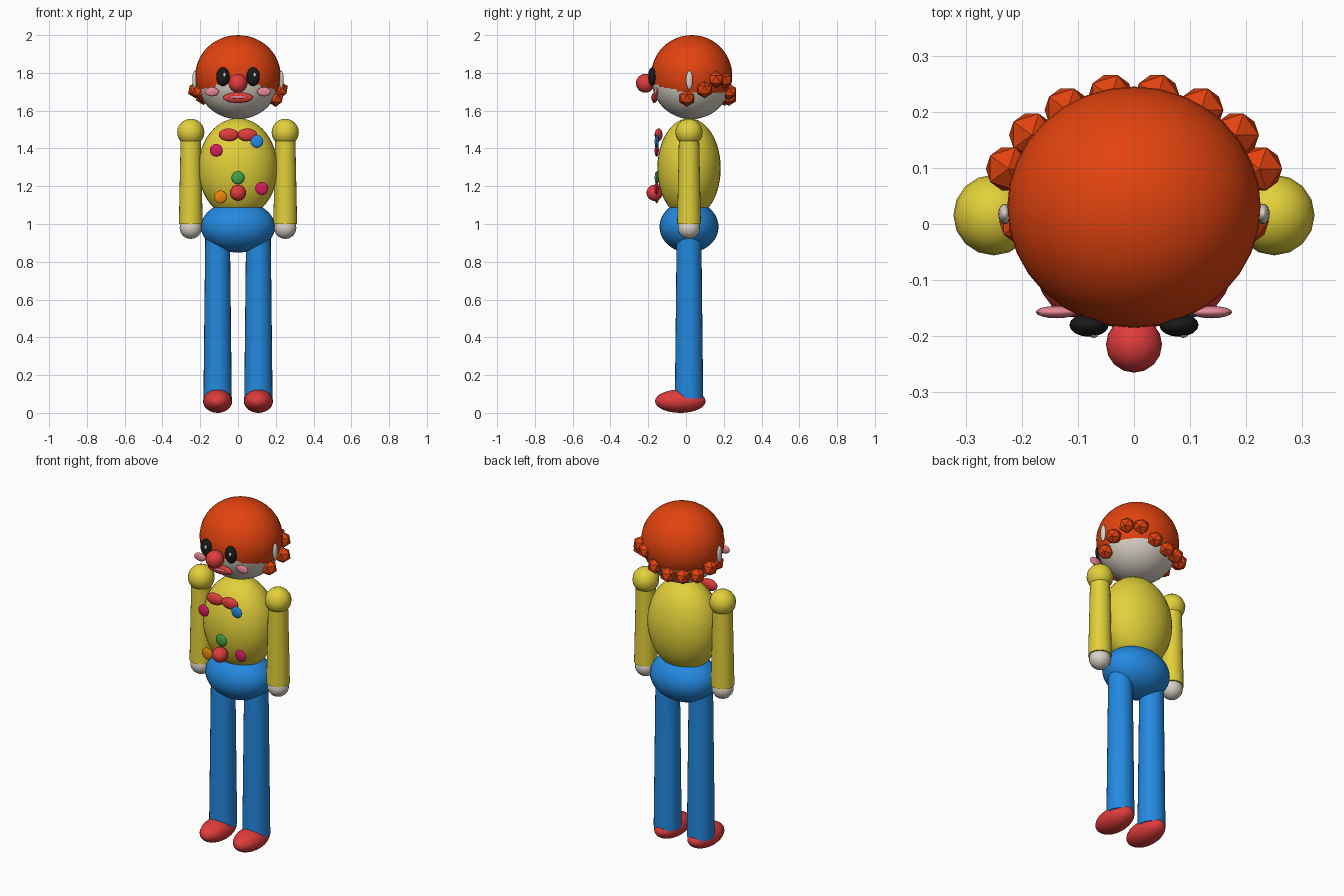
import bpy, math

if "Cube" in bpy.data.objects:
    bpy.data.objects.remove(bpy.data.objects["Cube"])


def srgb(h):
    c = [int(h[i:i + 2], 16) / 255 for i in (0, 2, 4)]
    return [v / 12.92 if v <= 0.04045 else ((v + 0.055) / 1.055) ** 2.4 for v in c] + [1]


MATS = {}
for name, code in dict(hair_orange="E2430F", skin="DAD2C6", yellow="E2D03A", blue="2389E0",
                       red="E03C3C", magenta="D81B60", green="43A047", orange="F08C0A",
                       pink="EC8A9C", black="1A1A1A").items():
    MATS[name] = bpy.data.materials.new(name)
    MATS[name].diffuse_color = srgb(code)


def finish(name, mat, smooth=True):
    ob = bpy.context.object
    ob.name = name
    ob.data.materials.append(MATS[mat])
    if smooth:
        bpy.ops.object.shade_smooth_by_angle(angle=math.radians(40))
    return ob


def ball(name, mat, loc, size, segs=16, rings=12):
    """Ellipsoid with the three radii in size."""
    bpy.ops.mesh.primitive_uv_sphere_add(segments=segs, ring_count=rings, location=loc)
    bpy.context.object.scale = size
    bpy.ops.object.transform_apply(location=False, rotation=False, scale=True)
    return finish(name, mat)


def limb(name, mat, x, y, z0, z1, r0, r1):
    """Tapered vertical cylinder from z0 to z1."""
    bpy.ops.mesh.primitive_cone_add(vertices=24, radius1=r0, radius2=r1, depth=z1 - z0,
                                    location=(x, y, (z0 + z1) / 2))
    return finish(name, mat)


Y = 0.016  # depth of the body's centre line

# Body
ball("torso", "yellow", (0, Y, 1.295), (0.21, 0.168, 0.265), 32, 24)
ball("hips", "blue", (0, Y, 0.985), (0.196, 0.156, 0.136), 32, 24)

# Head and hair cap
ball("head", "skin", (0, 0.028, 1.765), (0.218, 0.21, 0.21), 32, 24)
ball("hair_cap", "hair_orange", (0, 0.03, 1.785), (0.226, 0.215, 0.215), 32, 24)

# Faceted curls around the back of the head, at uneven heights
heights = [1.665, 1.71, 1.765, 1.76, 1.70, 1.67, 1.67, 1.675, 1.71, 1.70]
for i, z in enumerate(heights):
    a = math.radians(20 * i)
    rx = 0.2 if i in (0, 9) else 0.238
    y = 0.005 if i in (0, 9) else 0.03 + 0.2 * math.sin(a)
    bpy.ops.mesh.primitive_ico_sphere_add(subdivisions=1, radius=0.045,
                                          location=(rx * math.cos(a), y, z))
    finish("curl", "hair_orange", smooth=False)

# Paired parts
for s, side in ((-1, "right"), (1, "left")):
    ball(side + "_shoulder", "yellow", (s * 0.25, Y, 1.485), (0.072,) * 3)
    limb(side + "_arm", "yellow", s * 0.25, Y, 1.0, 1.485, 0.063, 0.053)
    ball(side + "_hand", "skin", (s * 0.25, Y, 0.98), (0.059,) * 3)
    limb(side + "_leg", "blue", s * 0.108, Y, 0.075, 0.98, 0.075, 0.065)
    ball(side + "_shoe", "red", (s * 0.108, -0.03, 0.062), (0.077, 0.134, 0.062), 24, 16)
    ball(side + "_ear", "skin", (s * 0.23, 0.018, 1.762), (0.012, 0.018, 0.05))
    ball(side + "_eye", "black", (s * 0.08, -0.18, 1.78), (0.035, 0.021, 0.05))
    ball(side + "_eye_glint", "skin", (s * 0.08 + 0.008, -0.197, 1.79), (0.008, 0.006, 0.012), 12, 8)
    ball(side + "_cheek", "pink", (s * 0.138, -0.157, 1.70), (0.037, 0.011, 0.024))
    ball(side + "_bow_half", "red", (s * 0.049, -0.145, 1.472), (0.053, 0.021, 0.034))

# Nose and mouth
ball("nose", "red", (0, -0.215, 1.745), (0.05,) * 3)
ball("mouth", "red", (0, -0.167, 1.669), (0.08, 0.016, 0.028))
ball("mouth_line", "pink", (0, -0.178, 1.671), (0.05, 0.008, 0.008))

# Spots and buttons on the shirt
for x, z, mat in ((-0.115, 1.39, "magenta"), (0.10, 1.437, "blue"), (0.125, 1.188, "magenta"),
                  (-0.092, 1.143, "orange"), (0, 1.245, "green")):
    ball("shirt_spot", mat, (x, -0.155, z), (0.034, 0.011, 0.034))
ball("round_button", "red", (0, -0.166, 1.165), (0.043,) * 3)

for m in bpy.data.materials:
    if m.users and not m.is_grease_pencil:
        m.use_nodes = True
        m.node_tree.nodes["Principled BSDF"].inputs["Base Color"].default_value = m.diffuse_color
